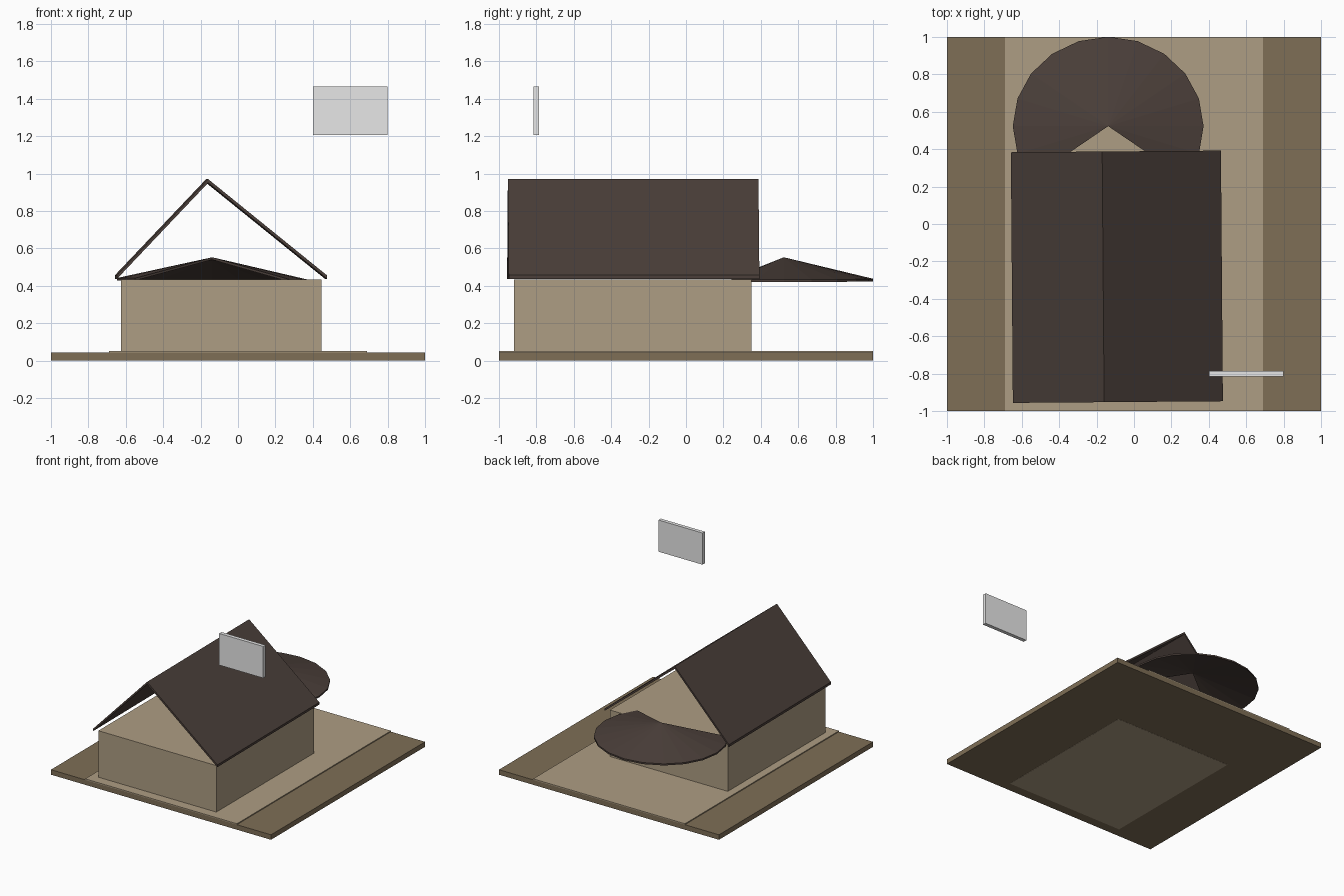
import bpy, bmesh, math
from mathutils import Matrix, Vector

if "Cube" in bpy.data.objects:
    bpy.data.objects.remove(bpy.data.objects["Cube"])


def material(name, rgb):
    m = bpy.data.materials.new(name)
    m.diffuse_color = (*rgb, 1.0)
    m.use_nodes = True
    m.node_tree.nodes["Principled BSDF"].inputs["Base Color"].default_value = m.diffuse_color
    return m


EARTH = material("brown earth", (0.209, 0.156, 0.093))
SAND = material("sandy beige", (0.423, 0.337, 0.227))
ROOF = material("dark brown roof", (0.070, 0.050, 0.042))
GREY = material("light grey", (0.8, 0.8, 0.8))


def finish(name, bm, mat):
    bmesh.ops.recalc_face_normals(bm, faces=bm.faces)
    mesh = bpy.data.meshes.new(name)
    bm.to_mesh(mesh)
    bm.free()
    mesh.materials.append(mat)
    ob = bpy.data.objects.new(name, mesh)
    bpy.context.collection.objects.link(ob)
    return ob


def box(name, lo, hi, mat):
    lo, hi = Vector(lo), Vector(hi)
    bm = bmesh.new()
    bmesh.ops.create_cube(bm, size=1.0)
    bmesh.ops.scale(bm, vec=hi - lo, verts=bm.verts)
    bmesh.ops.translate(bm, vec=(lo + hi) / 2, verts=bm.verts)
    return finish(name, bm, mat)


# Base, raised yard strip, house body and floating panel
box("ground_slab", (-1, -1, 0.001), (1, 1, 0.042), EARTH)
box("yard_strip", (-0.69, -1, 0.041), (0.69, 1, 0.05), SAND)
box("house_body", (-0.625, -0.92, 0), (0.447, 0.35, 0.432), SAND)
box("floating_panel", (0.4, -0.815, 1.205), (0.8, -0.785, 1.465), GREY)

# Open gable roof: thin inverted V extruded along y, turned very slightly
profile = [(-0.653, 0.456), (-0.165, 0.97), (0.47, 0.456),
           (0.47, 0.437), (-0.165, 0.95), (-0.653, 0.436)]
y0, y1 = -0.952, 0.388
bm = bmesh.new()
front = [bm.verts.new((x, y0, z)) for x, z in profile]
back = [bm.verts.new((x, y1, z)) for x, z in profile]
for i in range(6):
    j = (i + 1) % 6
    bm.faces.new((front[i], front[j], back[j], back[i]))
for ring in (front, back):
    bm.faces.new((ring[0], ring[1], ring[4], ring[5]))
    bm.faces.new((ring[1], ring[2], ring[3], ring[4]))
bmesh.ops.rotate(bm, cent=(-0.09, (y0 + y1) / 2, 0),
                 matrix=Matrix.Rotation(math.radians(0.45), 3, 'Z'), verts=bm.verts)
finish("gable_roof", bm, ROOF)

# Rounded end roof: 20-sided cone shell with a wedge left out toward the house
bm = bmesh.new()
cx, cy, thick = -0.138, 0.523, 0.013


def cone_layer(drop):
    apex = bm.verts.new((cx, cy, 0.552 - drop))
    rim = []
    for k in range(-2, 13):
        a = math.radians(18 * k)
        rim.append(bm.verts.new((cx + 0.51 * math.cos(a), cy + 0.478 * math.sin(a),
                                 0.437 - 0.004 * math.cos(a) - drop)))
    return [apex] + rim


top, low = cone_layer(0), cone_layer(thick)
for i in range(1, 15):
    bm.faces.new((top[0], top[i], top[i + 1]))
    bm.faces.new((low[0], low[i + 1], low[i]))
for i in range(16):
    j = (i + 1) % 16
    bm.faces.new((top[i], low[i], low[j], top[j]))
finish("rounded_end_roof", bm, ROOF)
